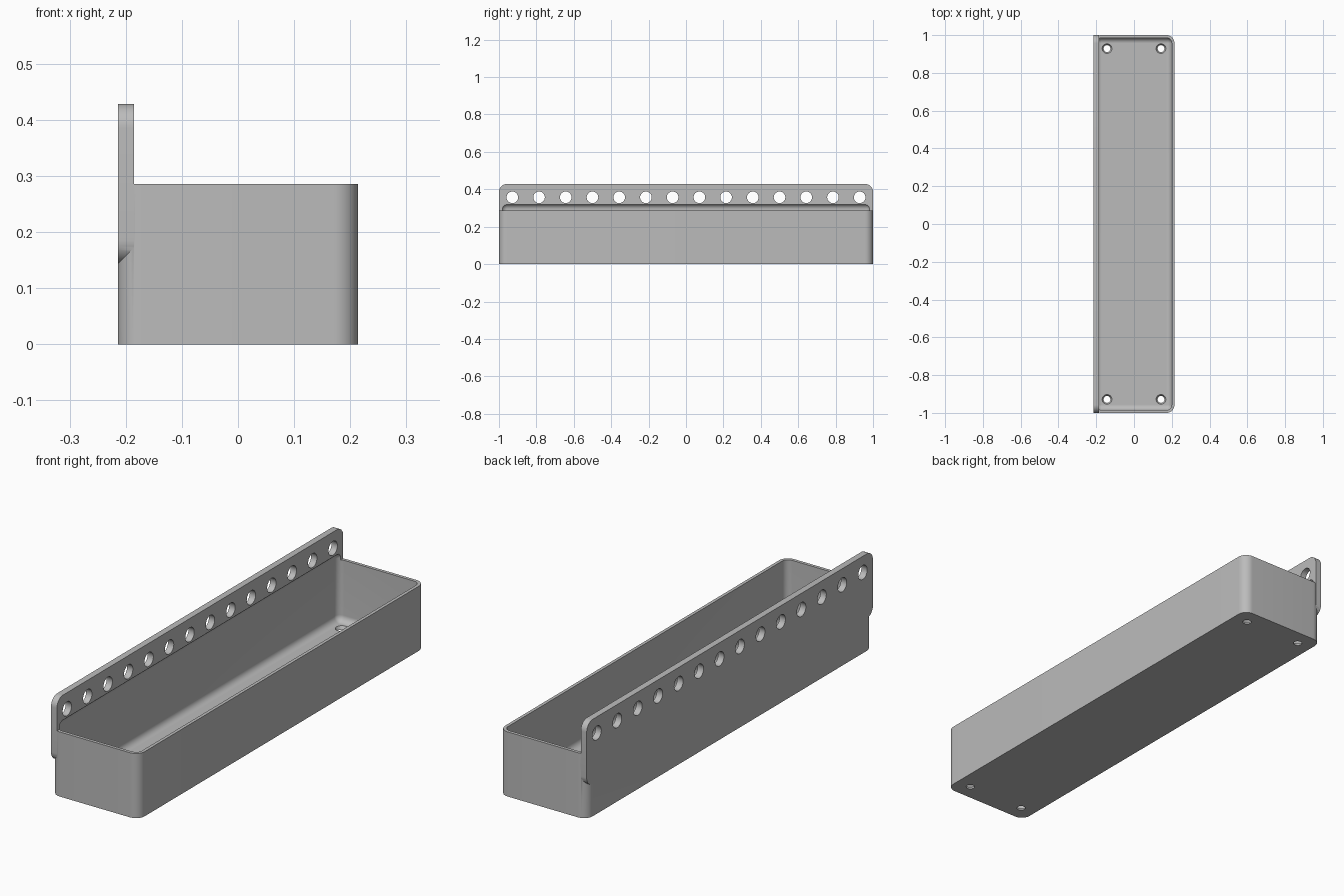
import bpy, bmesh
from math import sin, cos, pi
from mathutils import Matrix, Vector

U = 2 / 140          # one module of the design
W, L, H = 30 * U, 140 * U, 20 * U
R_OUT, R_IN = 3 * U, 2 * U
SEG = 12

if "Cube" in bpy.data.objects:
    bpy.data.objects.remove(bpy.data.objects["Cube"])

grey = bpy.data.materials.new("light grey plastic")
grey.use_nodes = True
colour = (0.5, 0.5, 0.5, 1)
grey.diffuse_color = colour
grey.node_tree.nodes["Principled BSDF"].inputs["Base Color"].default_value = colour


def rounded_rect(w, h, r):
    """Outline of a rounded rectangle centred on the origin."""
    pts = []
    for i, (sx, sy) in enumerate([(1, 1), (-1, 1), (-1, -1), (1, -1)]):
        for k in range(SEG + 1):
            a = (i + k / SEG) * pi / 2
            pts.append((sx * (w / 2 - r) + r * cos(a), sy * (h / 2 - r) + r * sin(a)))
    return pts


def loft(name, rings):
    """Closed solid through matching rings of 3D points."""
    bm = bmesh.new()
    loops = [[bm.verts.new(p) for p in ring] for ring in rings]
    for a, b in zip(loops, loops[1:]):
        for i in range(len(a)):
            j = (i + 1) % len(a)
            bm.faces.new((a[i], a[j], b[j], b[i]))
    bm.faces.new(loops[0][::-1])
    bm.faces.new(loops[-1])
    bmesh.ops.recalc_face_normals(bm, faces=bm.faces)
    return finish(name, bm)


def finish(name, bm):
    mesh = bpy.data.meshes.new(name)
    bm.to_mesh(mesh)
    bm.free()
    mesh.materials.append(grey)
    obj = bpy.data.objects.new(name, mesh)
    bpy.context.collection.objects.link(obj)
    return obj


def cones(name, places, r1, r2, depth, turn):
    """Row of cutters, one at each place."""
    bm = bmesh.new()
    for p in places:
        bmesh.ops.create_cone(bm, cap_ends=True, segments=32, radius1=r1, radius2=r2,
                              depth=depth, matrix=Matrix.Translation(Vector(p)) @ turn)
    return finish(name, bm)


def combine(target, other, operation):
    mod = target.modifiers.new(operation.title(), "BOOLEAN")
    mod.operation, mod.solver, mod.object = operation, "EXACT", other
    bpy.context.view_layer.objects.active = target
    bpy.ops.object.modifier_apply(modifier=mod.name)
    bpy.data.objects.remove(other)


# Outer box
outline = rounded_rect(W, L, R_OUT)
tray = loft("tray", [[(x, y, z) for x, y in outline] for z in (0, H)])

# Tall mounting plate along the left-hand wall
side = rounded_rect(L, H, R_OUT)
plate = loft("mounting_plate", [[(x, y, z + H) for y, z in side]
                                for x in (-W / 2, -W / 2 + 2 * U)])
combine(tray, plate, "UNION")

# Inner cavity, with rounded floor and rounded undercut in the plate
floor, top = U, 0.322
rings = []
for k in range(SEG):
    a = k / SEG * pi / 2
    rings.append((R_IN * (1 - sin(a)), floor + R_IN * (1 - cos(a))))
rings.append((0, floor + R_IN))
rings += [(inset, floor + top - z) for inset, z in reversed(rings)]
levels = []
for inset, z in rings:
    inset = min(inset, R_IN * 0.98)
    shape = rounded_rect(W - 2 * U - 2 * inset, L - 2 * U - 2 * inset, R_IN - inset)
    levels.append([(x, y, z) for x, y in shape])
combine(tray, loft("cavity_cutter", levels), "DIFFERENCE")

# Row of holes through the plate
row = [(-W / 2 + U, (i - 6.5) * 10 * U, 25 * U) for i in range(14)]
combine(tray, cones("plate_hole_cutter", row, 0.031, 0.031, 6 * U,
                    Matrix.Rotation(pi / 2, 4, "Y")), "DIFFERENCE")

# Countersunk screw holes in the floor
screws = [(sx * 10 * U, sy * 65 * U, U / 2) for sx in (-1, 1) for sy in (-1, 1)]
combine(tray, cones("screw_hole_cutter", screws, 0.014, 0.03, 2 * U,
                    Matrix.Identity(4)), "DIFFERENCE")

# Smooth the rounded surfaces, keep the edges sharp
bpy.ops.object.select_all(action="DESELECT")
tray.select_set(True)
bpy.context.view_layer.objects.active = tray
bpy.ops.object.shade_smooth_by_angle(angle=pi / 6)
